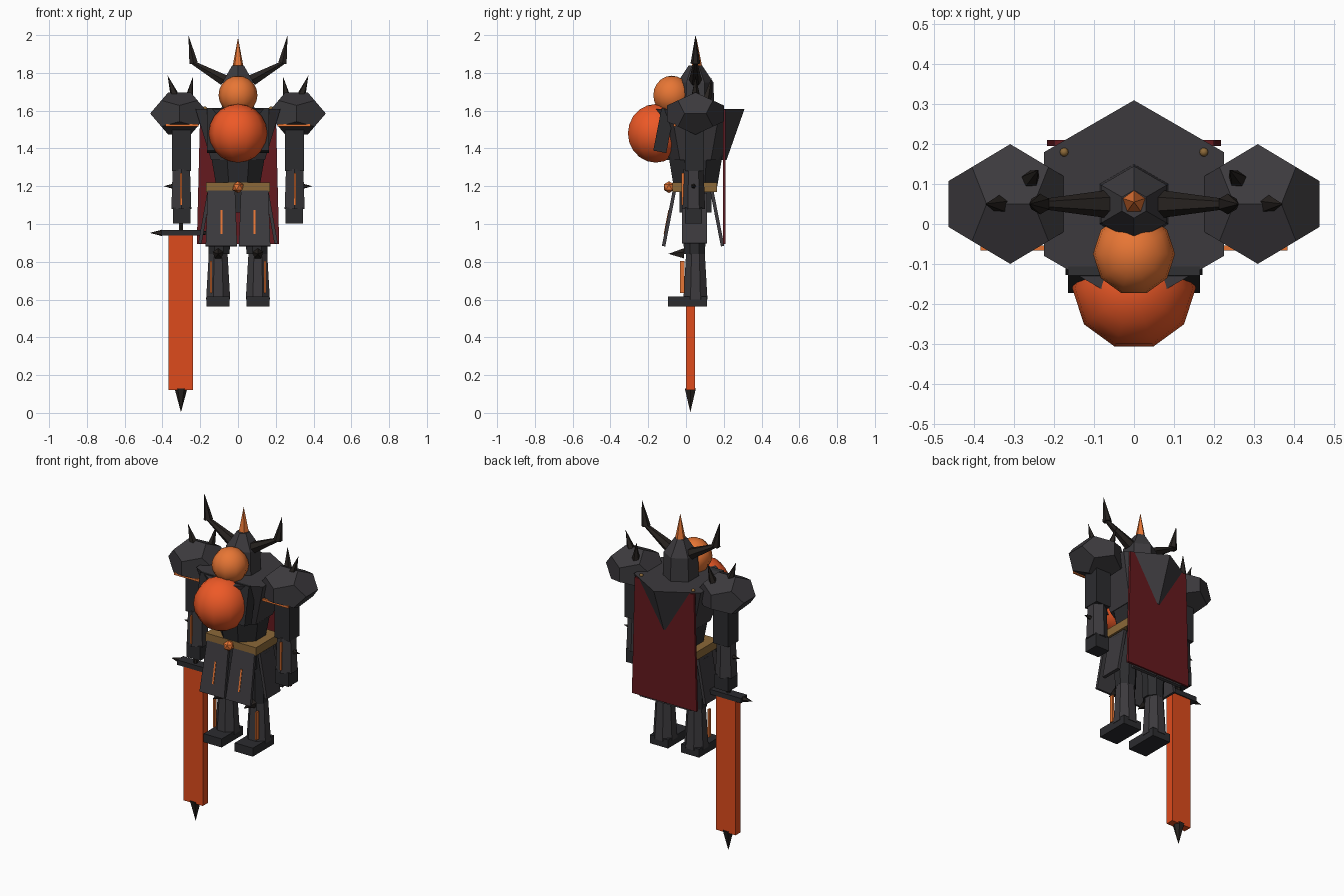
import bpy, bmesh, math
from mathutils import Vector, Matrix

if "Cube" in bpy.data.objects:
    bpy.data.objects.remove(bpy.data.objects["Cube"])


def mat(name, col):
    m = bpy.data.materials.new(name)
    m.diffuse_color = (*col, 1)
    m.use_nodes = True
    m.node_tree.nodes["Principled BSDF"].inputs["Base Color"].default_value = m.diffuse_color
    return m


PLATE = mat("plate", (.045, .042, .047))
DARK = mat("dark_plate", (.025, .025, .028))
HORN = mat("horn", (.02, .016, .014))
GLOW = mat("glow", (.85, .10, .02))
AMBER = mat("amber", (.80, .18, .035))
BLADE = mat("blade", (.73, .07, .012))
GOLD = mat("gold", (.26, .14, .04))
RED = mat("cloth", (.13, .010, .013))


def finish(name, bm, m, smooth=False):
    bmesh.ops.recalc_face_normals(bm, faces=bm.faces)
    me = bpy.data.meshes.new(name)
    bm.to_mesh(me)
    bm.free()
    me.materials.append(m)
    for p in me.polygons:
        p.use_smooth = smooth
    ob = bpy.data.objects.new(name, me)
    bpy.context.collection.objects.link(ob)
    return ob


def box(name, c, size, m, rx=0, ry=0, flare=1):
    """Box centred on c; flare scales the width of its lower end."""
    bm = bmesh.new()
    bmesh.ops.create_cube(bm, size=1)
    for v in bm.verts:
        k = flare if v.co.z < 0 else 1
        v.co = Vector((v.co.x * size[0] * k, v.co.y * size[1], v.co.z * size[2]))
    rot = Matrix.Rotation(math.radians(rx), 4, 'X') @ Matrix.Rotation(math.radians(ry), 4, 'Y')
    bm.transform(Matrix.Translation(c) @ rot)
    return finish(name, bm, m)


def cone(name, p, q, r1, r2, n, m, turn=0):
    """Tapered n-sided prism from p to q."""
    p, q = Vector(p), Vector(q)
    d = q - p
    bm = bmesh.new()
    bmesh.ops.create_cone(bm, cap_ends=True, segments=n, radius1=r1,
                          radius2=max(r2, .0005), depth=d.length)
    rot = Vector((0, 0, 1)).rotation_difference(d).to_matrix().to_4x4()
    bm.transform(Matrix.Translation((p + q) / 2) @ rot @ Matrix.Rotation(math.radians(turn), 4, 'Z'))
    return finish(name, bm, m)


def ball(name, c, r, m):
    bm = bmesh.new()
    bmesh.ops.create_uvsphere(bm, u_segments=10, v_segments=10, radius=r)
    bm.transform(Matrix.Translation(c) @ Matrix.Rotation(math.radians(18), 4, 'Z'))
    return finish(name, bm, m, True)


def dodecahedron(name, c, half, m):
    """Twelve-sided solid with half extents given per axis."""
    f = (1 + math.sqrt(5)) / 2
    pts = [(x, y, z) for x in (-1, 1) for y in (-1, 1) for z in (-1, 1)]
    for a in (-1, 1):
        for b in (-1, 1):
            pts += [(a * f, b / f, 0), (0, a * f, b / f), (a / f, 0, b * f)]
    bm = bmesh.new()
    for p in pts:
        bm.verts.new([c[i] + p[i] / f * half[i] for i in range(3)])
    bmesh.ops.convex_hull(bm, input=bm.verts)
    bmesh.ops.dissolve_limit(bm, angle_limit=.02, verts=bm.verts, edges=bm.edges)
    return finish(name, bm, m)


CY = .05  # depth of the body axis

# Torso
cone("chest", (0, CY, 1.34), (0, CY, 1.61), .165, .26, 6, PLATE)
cone("abdomen", (0, CY, 1.2), (0, CY, 1.42), .125, .165, 8, DARK, 22.5)
box("breast_plate", (0, -.117, 1.495), (.33, .07, .23), DARK, rx=-11)
box("belt", (0, .047, 1.195), (.34, .235, .05), GOLD)
bm = bmesh.new()
bmesh.ops.create_icosphere(bm, subdivisions=1, radius=.032)
bm.transform(Matrix.Translation((0, -.09, 1.195)))
finish("buckle", bm, AMBER)
box("hips", (0, CY, 1.12), (.27, .17, .12), DARK)
ball("chest_orb", (0, -.16, 1.48), .155, GLOW)

# Head
cone("helm", (0, CY, 1.6), (0, CY, 1.75), .1, .095, 6, PLATE)
cone("helm_dome", (0, CY, 1.75), (0, CY, 1.84), .095, .035, 6, PLATE)
cone("crest_spike", (0, .055, 1.8), (0, .055, 1.985), .037, 0, 5, AMBER)
ball("face_orb", (0, -.075, 1.682), .103, AMBER)

# Cape
box("cape", (0, .203, 1.25), (.40, .014, .71), RED, flare=1.09)

# Sword
SX, SY = -.302, .023
box("blade", (SX, SY, .53), (.13, .048, .82), BLADE)
cone("blade_tip", (SX, SY, .13), (SX, SY, 0.005), .034, 0, 6, HORN)
box("guard", (SX, SY, .953), (.21, .06, .03), DARK)
cone("grip", (SX, SY, .96), (SX, SY, 1.05), .013, .013, 6, HORN)
for s in (-1, 1):
    cone("guard_spike", (SX + s * .1, SY, .953), (SX + s * .163, SY, .953), .018, 0, 5, HORN)

# Paired parts
for s, side in ((-1, "right"), (1, "left")):
    def X(x, y, z):
        return (s * x, y, z)

    # Horns
    cone(f"horn_{side}", X(.075, CY, 1.762), X(.25, CY, 1.86), .034, .01, 6, HORN)
    cone(f"horn_tip_{side}", X(.235, CY, 1.85), X(.262, CY, 1.998), .026, 0, 6, HORN)

    # Shoulder
    dodecahedron(f"shoulder_{side}", X(.31, CY, 1.585), (.155, .15, .112), PLATE)
    cone(f"shoulder_spike_outer_{side}", X(.335, CY, 1.68), X(.372, CY, 1.785), .024, 0, 5, HORN)
    cone(f"shoulder_spike_inner_{side}", X(.26, .11, 1.66), X(.24, .135, 1.775), .024, 0, 5, HORN)
    box(f"shoulder_trim_{side}", X(.297, -.06, 1.522), (.175, .012, .014), AMBER)
    ball(f"cape_clasp_{side}", X(.175, .18, 1.612), .011, GOLD)

    # Arm
    box(f"upper_arm_{side}", X(.3, .045, 1.4), (.1, .1, .24), DARK)
    cone(f"forearm_{side}", X(.3, .04, 1.08), X(.3, .04, 1.29), .061, .053, 6, PLATE)
    box(f"hand_{side}", X(.298, .04, 1.045), (.092, .09, .085), DARK)
    box(f"forearm_stripe_{side}", X(.302, -.017, 1.185), (.01, .014, .17), AMBER)
    cone(f"forearm_spike_{side}", X(.345, .04, 1.2), X(.392, .04, 1.2), .014, 0, 5, HORN)

    # Skirt plates
    box(f"front_tasset_{side}", X(.088, -.09, 1.03), (.145, .018, .30), PLATE, rx=-11, flare=1.15)
    box(f"back_tasset_{side}", X(.088, .165, 1.03), (.145, .018, .30), PLATE, rx=11, flare=1.15)
    box(f"side_tasset_{side}", X(.178, .045, 1.03), (.018, .13, .27), PLATE, ry=-s * 10)
    box(f"tasset_stripe_{side}", X(.088, -.1, 1.01), (.01, .012, .13), AMBER, rx=-11)

    # Leg
    cone(f"thigh_{side}", X(.1, .045, .84), X(.1, .045, 1.15), .06, .072, 8, DARK, 22.5)
    cone(f"knee_spike_{side}", X(.105, -.01, .842), X(.105, -.092, .842), .03, 0, 5, HORN)
    cone(f"shin_{side}", X(.105, CY, .6), X(.105, CY, .84), .069, .054, 8, PLATE, 22.5)
    box(f"foot_{side}", X(.105, .008, .59), (.122, .205, .052), DARK)
    box(f"shin_stripe_{side}", X(.143, -.02, .72), (.01, .022, .17), AMBER)
